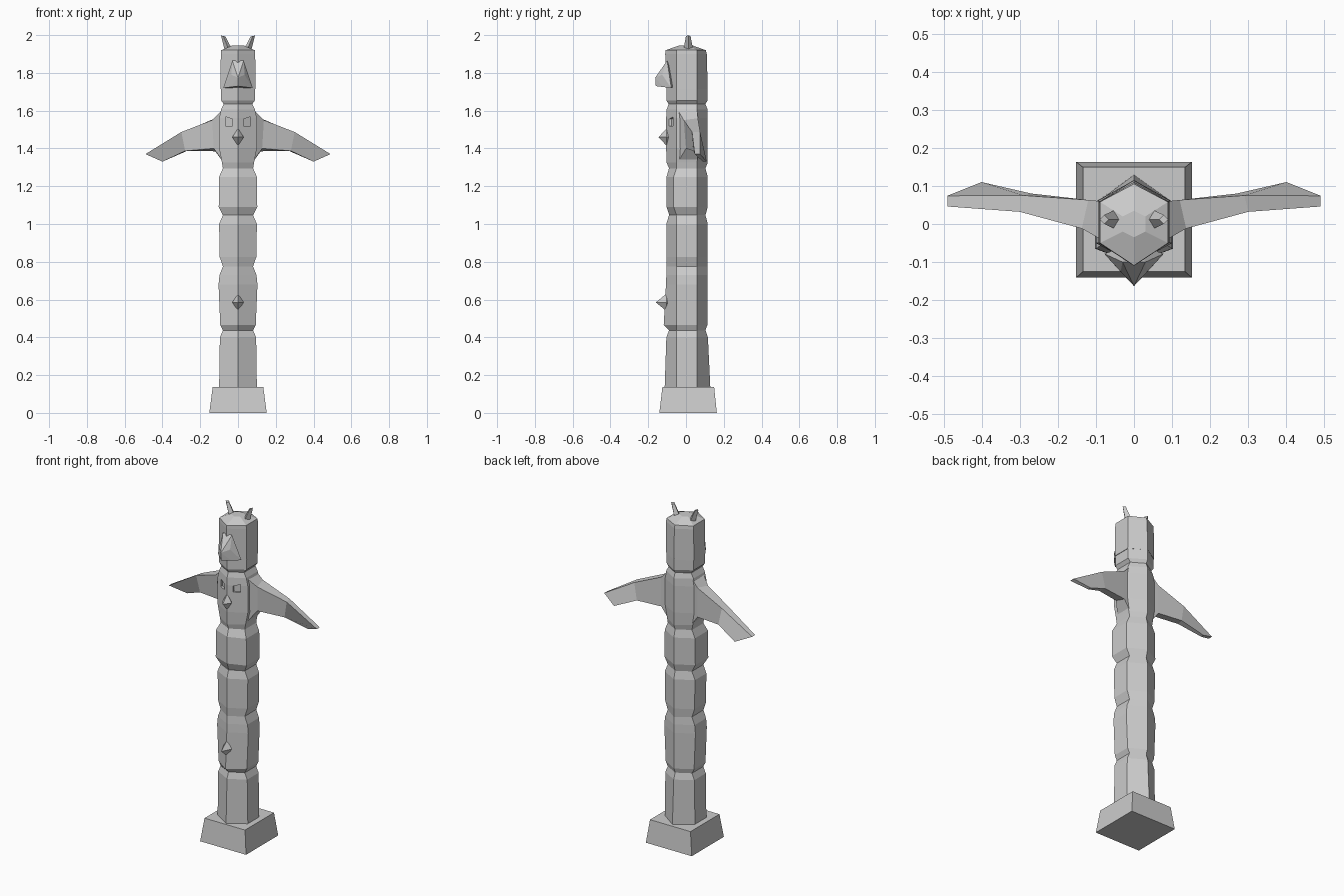
import bpy, bmesh
from mathutils import Vector


def finish(name, bm):
    bmesh.ops.recalc_face_normals(bm, faces=bm.faces[:])
    mesh = bpy.data.meshes.new(name)
    bm.to_mesh(mesh)
    bm.free()
    obj = bpy.data.objects.new(name, mesh)
    bpy.context.collection.objects.link(obj)
    return obj


def loft(name, rings):
    bm = bmesh.new()
    rows = [[bm.verts.new(p) for p in ring] for ring in rings]
    n = len(rows[0])
    for a, b in zip(rows, rows[1:]):
        for i in range(n):
            j = (i + 1) % n
            bm.faces.new((a[i], a[j], b[j], b[i]))
    bm.faces.new(rows[0])
    bm.faces.new(rows[-1])
    return finish(name, bm)


def hull(name, points):
    bm = bmesh.new()
    for p in points:
        bm.verts.new(p)
    res = bmesh.ops.convex_hull(bm, input=bm.verts[:])
    junk = [v for v in bm.verts if not v.link_faces]
    bmesh.ops.delete(bm, geom=junk, context='VERTS')
    return finish(name, bm)


def hexagon(z, hx, front, back, sf=-0.05, sb=0.058):
    return [(0, front, z), (hx, sf, z), (hx, sb, z),
            (0, back, z), (-hx, sb, z), (-hx, sf, z)]


def rect(hx, y0, y1, z):
    return [(-hx, y0, z), (hx, y0, z), (hx, y1, z), (-hx, y1, z)]


# Plinth
loft("plinth", [rect(0.152, -0.141, 0.163, 0), rect(0.134, -0.125, 0.149, 0.137)])

# Carved hexagonal pole: z, half width, front ridge, back ridge, front side edge
sections = {
    "lower_post": [(0.13, 0.10, -0.113, 0.129), (0.40, 0.096, -0.104, 0.116),
                   (0.437, 0.08, -0.09, 0.103)],
    "lower_figure": [(0.437, 0.08, -0.09, 0.103), (0.465, 0.094, -0.118, 0.113),
                     (0.68, 0.103, -0.106, 0.115), (0.73, 0.098, -0.104, 0.115),
                     (0.775, 0.08, -0.103, 0.115), (0.825, 0.097, -0.104, 0.115),
                     (1.0, 0.10, -0.104, 0.115), (1.047, 0.08, -0.09, 0.103)],
    "middle_figure": [(1.047, 0.08, -0.088, 0.103), (1.09, 0.102, -0.103, 0.115, -0.065),
                      (1.25, 0.10, -0.103, 0.115, -0.065), (1.295, 0.08, -0.09, 0.103)],
    "winged_body": [(1.295, 0.08, -0.09, 0.103), (1.325, 0.085, -0.103, 0.115),
                    (1.40, 0.10, -0.105, 0.115), (1.56, 0.10, -0.105, 0.115),
                    (1.605, 0.09, -0.103, 0.115), (1.635, 0.075, -0.092, 0.103)],
    "jaw": [(1.635, 0.075, -0.092, 0.103), (1.655, 0.09, -0.104, 0.115),
            (1.725, 0.09, -0.104, 0.115)],
    "head": [(1.715, 0.093, -0.104, 0.115), (1.90, 0.091, -0.11, 0.11),
             (1.92, 0.089, -0.109, 0.105), (1.945, 0.03, -0.035, 0.035, -0.02, 0.02)],
}
parts = {name: loft(name, [hexagon(*s) for s in rows])
         for name, rows in sections.items()}

# Head beak
beak = [(0, -0.163, 1.775), (0, -0.16, 1.73), (0, -0.128, 1.825), (0, -0.05, 1.74)]
for s in (-1, 1):
    beak += [(s * 0.03, -0.1, 1.865), (s * 0.035, -0.125, 1.79),
             (s * 0.078, -0.078, 1.72), (s * 0.04, -0.12, 1.725)]
hull("head_beak", beak)

# Small pointed noses
for name, z, tip in (("body_beak", 1.46, -0.145), ("lower_nose", 0.585, -0.16)):
    hull(name, [(0, tip, z), (0, -0.06, z), (0.03, -0.102, z), (-0.03, -0.102, z),
                (0, -0.102, z + 0.047), (0, -0.102, z - 0.047)])

for s, side in ((-1, "left"), (1, "right")):
    # Ears
    def ear_ring(x, z, rx, ry):
        return [(s * (x - rx), 0.012, z - rx * 0.3), (s * x, 0.012 - ry, z),
                (s * (x + rx), 0.012, z + rx * 0.1), (s * x, 0.012 + ry, z)]
    loft(side + "_ear", [ear_ring(0.05, 1.925, 0.022, 0.025),
                         ear_ring(0.078, 1.996, 0.012, 0.012)])

    # Shoulder and wing in one tapering loft
    wing = [
        [(0.07, -0.05, 1.615), (0.07, 0.058, 1.615), (0.07, 0.058, 1.315), (0.07, -0.05, 1.315)],
        [(0.137, -0.012, 1.55), (0.12, 0.063, 1.56), (0.12, 0.063, 1.385), (0.128, 0.0, 1.40)],
        [(0.30, 0.032, 1.487), (0.29, 0.075, 1.487), (0.27, 0.08, 1.387), (0.28, 0.04, 1.387)],
        [(0.49, 0.046, 1.37), (0.49, 0.074, 1.37), (0.40, 0.11, 1.33), (0.40, 0.09, 1.33)],
    ]
    loft(side + "_wing", [[(s * x, y, z) for x, y, z in ring] for ring in wing])

    # Recessed eyes cut into the winged body
    eye = [(s * x, -0.117 + 0.55 * x + d, z)
           for x, z in ((0.028, 1.52), (0.065, 1.52), (0.065, 1.567), (0.028, 1.555))
           for d in (-0.03, 0.026)]
    cutter = hull(side + "_eye_cutter", eye)
    cutter.hide_render = True
    cutter.hide_viewport = True
    mod = parts["winged_body"].modifiers.new(side + "_eye", 'BOOLEAN')
    mod.operation = 'DIFFERENCE'
    mod.solver = 'EXACT'
    mod.object = cutter
